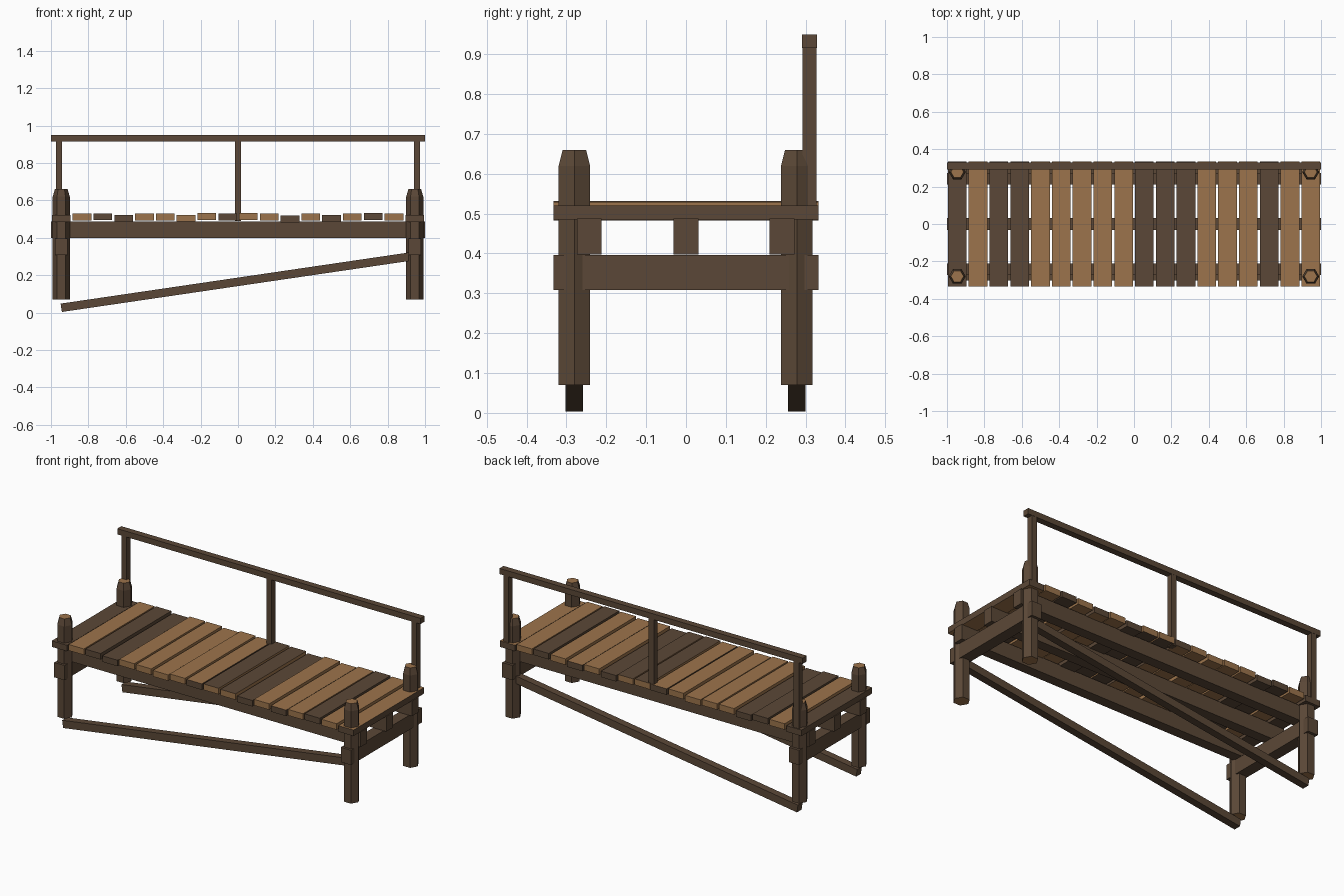
import bpy, bmesh, math
from mathutils import Vector

if "Cube" in bpy.data.objects:
    bpy.data.objects.remove(bpy.data.objects["Cube"])


def material(name, col):
    m = bpy.data.materials.new(name)
    m.diffuse_color = (*col, 1)
    m.use_nodes = True
    m.node_tree.nodes["Principled BSDF"].inputs["Base Color"].default_value = m.diffuse_color
    return m


DARK = material("dark_wood", (0.105, 0.064, 0.038))
LIGHT = material("light_wood", (0.335, 0.175, 0.072))


def finish(name, bm, rule=None):
    bmesh.ops.recalc_face_normals(bm, faces=bm.faces)
    bm.normal_update()
    for f in bm.faces:
        f.material_index = int(rule(f.normal)) if rule else 0
    me = bpy.data.meshes.new(name)
    bm.to_mesh(me)
    bm.free()
    me.materials.append(DARK)
    me.materials.append(LIGHT)
    ob = bpy.data.objects.new(name, me)
    bpy.context.collection.objects.link(ob)
    return ob


def box(name, centre, size, rule=None):
    bm = bmesh.new()
    bmesh.ops.create_cube(bm, size=1)
    bmesh.ops.scale(bm, vec=Vector(size), verts=bm.verts)
    ob = finish(name, bm, rule)
    ob.location = centre
    return ob


def hex_post(name, x, y):
    # six-sided post with a tapered head and pale cut ends
    bm = bmesh.new()
    rings = []
    for z, r in ((0.07, 0.0455), (0.62, 0.0455), (0.66, 0.034)):
        rings.append([bm.verts.new((x + r * math.cos(i * math.pi / 3),
                                    y + r * math.sin(i * math.pi / 3), z))
                      for i in range(6)])
    for a, b in zip(rings, rings[1:]):
        for i in range(6):
            j = (i + 1) % 6
            bm.faces.new((a[i], a[j], b[j], b[i]))
    bm.faces.new(rings[0])
    bm.faces.new(rings[-1])
    finish(name, bm, lambda n: abs(n.z) > 0.9)


# corner posts
for x in (-0.945, 0.945):
    for y in (-0.28, 0.278):
        hex_post("corner_post", x, y)
    # cross beam through each pair of posts
    box("cross_beam", (x, 0, 0.352), (0.068, 0.666, 0.088))

# long beams under the deck
for y in (-0.243, 0, 0.241):
    box("long_beam", (0, y, 0.443), (2.0, 0.062, 0.09))

# deck planks: tops and ends follow separate patterns, heights vary slightly
tops = "DLDDLLLLLDDDLLLDLL"
ends = "DLDDLLLLDLLDLDLDLD"
lift = (0, 8, 10, 0, 9, 8, 2, 11, 8, 11, 8, -2, 8, 0, 8, 11, 8, 0)
for i in range(18):
    t, e = tops[i] == "L", ends[i] == "L"
    box("deck_plank", (-0.945 + i * 1.89 / 17, 0, 0.503 + lift[i] / 1000),
        (0.1, 0.666, 0.036),
        lambda n, t=t, e=e: t if abs(n.z) > 0.5 else e)

# handrail on the back side
for x in (-0.957, 0, 0.957):
    box("rail_post", (x, 0.31, 0.705), (0.034, 0.036, 0.43))
box("hand_rail", (0, 0.31, 0.933), (2.0, 0.038, 0.034))

# sloping braces between the posts
a, b = Vector((-0.945, 0, 0.026)), Vector((0.935, 0, 0.302))
d = b - a
for y in (-0.28, 0.278):
    m = (a + b) / 2
    brace = box("sloping_brace", (m.x, y, m.z), (d.length, 0.044, 0.045))
    brace.rotation_euler.y = -math.atan2(d.z, d.x)
